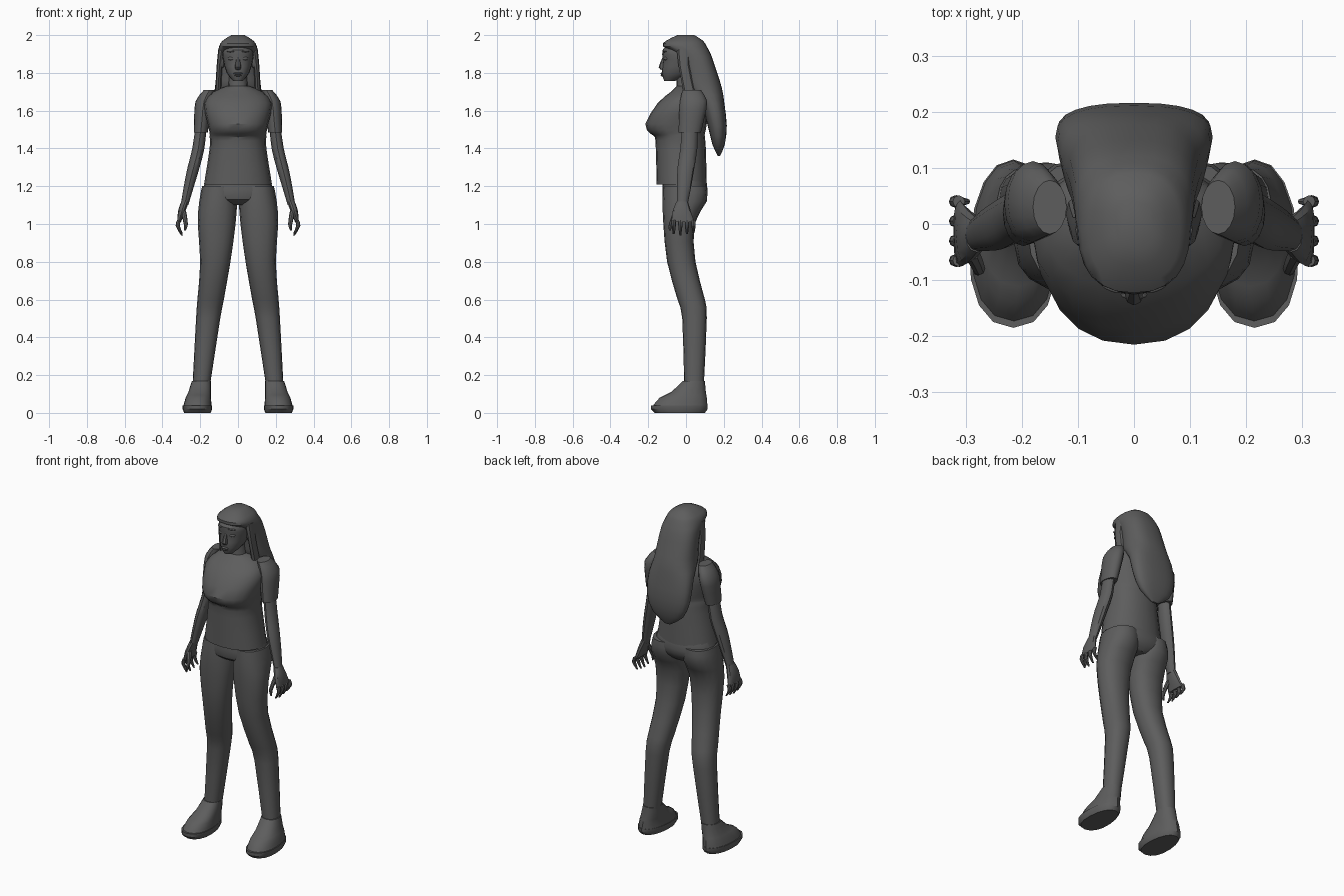
import bpy
import bmesh
from math import sin, cos, pi, radians
from mathutils import Matrix, Vector

default_cube = bpy.data.objects.get("Cube")
if default_cube:
    bpy.data.objects.remove(default_cube, do_unlink=True)

# One dark grey for the whole figure
GREY = (.11, .11, .11, 1)
grey = bpy.data.materials.new("dark grey")
grey.use_nodes = True
grey.diffuse_color = GREY
grey.node_tree.nodes["Principled BSDF"].inputs["Base Color"].default_value = GREY


def finish(name, bm, mirrored):
    """Turn a bmesh into a smooth grey object, mirrored across x if asked."""
    bmesh.ops.recalc_face_normals(bm, faces=bm.faces)
    mesh = bpy.data.meshes.new(name)
    bm.to_mesh(mesh)
    bm.free()
    mesh.materials.append(grey)
    obj = bpy.data.objects.new(name, mesh)
    bpy.context.collection.objects.link(obj)
    bpy.ops.object.select_all(action="DESELECT")
    obj.select_set(True)
    bpy.context.view_layer.objects.active = obj
    bpy.ops.object.shade_smooth_by_angle(angle=radians(35))
    if mirrored:
        obj.modifiers.new("mirror", "MIRROR").use_mirror_merge = False


def smooth_between(keys, steps):
    """Run a soft curve through the key sections."""
    keys = [Vector(key) for key in keys]
    padded = [keys[0], *keys, keys[-1]]
    result = []
    for before, start, end, after in zip(padded, padded[1:], padded[2:], padded[3:]):
        leave, arrive = (end - before) / 2, (after - start) / 2
        for step in range(steps):
            t = step / steps
            ease = t * t * (3 - 2 * t)
            result.append(start.lerp(end, ease)
                          + leave * t * (1 - t) ** 2 - arrive * t * t * (1 - t))
    return result + [keys[-1]]


def power(value, exponent):
    return abs(value) ** exponent * (1 if value >= 0 else -1)


def loft(name, sections, mirrored=False, sides=16, steps=2, box=.9, taper=0):
    """Skin level sections of (height, half width, front y, back y, centre x)."""
    bm = bmesh.new()
    loops = []
    for z, half, front, back, centre in smooth_between(sections, steps):
        loop = []
        for i in range(sides):
            angle = 2 * pi * i / sides
            across, along = power(cos(angle), box), power(sin(angle), box)
            x = centre + half * across * (1 - taper * along)
            y = (front + back) / 2 + (back - front) / 2 * along
            loop.append(bm.verts.new((x, y, z)))
        loops.append(loop)
    for low, high in zip(loops, loops[1:]):
        for i in range(sides):
            j = (i + 1) % sides
            bm.faces.new((low[i], low[j], high[j], high[i]))
    bm.faces.new(loops[0])
    bm.faces.new(loops[-1])
    finish(name, bm, mirrored)


def central_loft(name, sections, **options):
    """Loft on the middle line."""
    loft(name, [(*section, 0) for section in sections], **options)


def limb(name, points, depth=1, sides=8):
    """Mirrored limb through points of (x, y, z, radius)."""
    sections = [(z, r, y - r * depth, y + r * depth, x) for x, y, z, r in points]
    loft(name, sections, mirrored=True, sides=sides, box=1)


def blob(name, centre, size, mirrored=False, turn=0):
    """Small stretched ball for a facial feature."""
    bm = bmesh.new()
    matrix = (Matrix.Translation(centre) @ Matrix.Rotation(turn, 4, "Z")
              @ Matrix.Diagonal((*size, 1)))
    bmesh.ops.create_uvsphere(bm, u_segments=12, v_segments=8, radius=1, matrix=matrix)
    finish(name, bm, mirrored)


# Shirt with a fold under the bust
central_loft("shirt", [
    (1.21, .18, -.155, .11), (1.4, .15, -.16, .105), (1.46, .15, -.165, .1),
    (1.48, .15, -.19, .1), (1.53, .16, -.215, .11), (1.64, .18, -.15, .11),
    (1.7, .13, -.08, .1), (1.73, .06, -.05, .07)], sides=20)
limb("sleeve", [
    (.15, .03, 1.71, .03), (.18, .04, 1.65, .045),
    (.19, .03, 1.56, .042), (.197, .02, 1.485, .037)], depth=1.6, sides=16)

# Bare arms and hands
limb("arm", [
    (.195, .02, 1.52, .03), (.21, .015, 1.4, .032), (.235, 0, 1.3, .032),
    (.26, -.01, 1.2, .027), (.283, -.02, 1.1, .02)], depth=1.4, sides=12)
loft("hand", [
    (1.12, .02, -.05, .01, .28), (1.07, .02, -.07, .025, .297),
    (1.01, .01, -.077, .045, .312)], mirrored=True, sides=12)
for number, label in enumerate(("fore", "middle", "ring", "little")):
    y = .035 * number - .065
    tip = .94 + .006 * abs(number - 1)
    limb(label + "_finger", [
        (.312, y, 1.02, .011), (.319, y, .99, .011), (.297, y, tip, .005)])
limb("thumb", [(.29, -.05, 1.07, .015), (.276, -.08, 1, .011), (.282, -.085, .965, .005)])

# Trousers
central_loft("trouser_seat", [
    (1.25, .165, -.12, .1), (1.18, .185, -.125, .115),
    (1.13, .17, -.12, .1), (1.1, .07, -.08, .07)], sides=20)
loft("trouser_leg", [
    (1.2, .09, -.12, .11, .1), (1.12, .1, -.124, .11, .105),
    (1, .1, -.12, .045, .113), (.8, .08, -.1, .05, .12),
    (.6, .07, -.045, .1, .145), (.5, .064, -.02, .11, .158),
    (.16, .047, -.01, .095, .193)], mirrored=True)

# Slip-on shoes, broader at the toe
loft("shoe_sole", [
    (0, .07, -.165, .1, .215), (.02, .078, -.185, .115, .215),
    (.04, .078, -.185, .115, .215)], mirrored=True, steps=1, taper=.1)
loft("shoe_upper", [
    (.03, .076, -.18, .114, .215), (.08, .067, -.14, .11, .21),
    (.11, .06, -.08, .105, .203), (.17, .05, -.015, .1, .194)], mirrored=True, taper=.1)

# Neck and head
central_loft("neck", [(1.68, .07, -.06, .08), (1.73, .05, -.05, .05), (1.84, .05, -.05, .05)],
             sides=12)
central_loft("head", [
    (1.757, .025, -.115, -.06), (1.8, .06, -.128, .03), (1.87, .079, -.121, .08),
    (1.92, .08, -.125, .08), (1.98, .04, -.07, .05)], sides=20)
central_loft("nose", [
    (1.815, .01, -.125, -.1), (1.83, .017, -.145, -.1), (1.89, .007, -.12, -.1)], sides=8)
blob("upper_lip", (0, -.126, 1.797), (.024, .009, .006))
blob("lower_lip", (0, -.125, 1.787), (.02, .009, .006))
blob("eye", (.036, -.106, 1.876), (.019, .012, .01), mirrored=True, turn=.3)
blob("eyebrow", (.038, -.113, 1.913), (.022, .008, .004), mirrored=True, turn=.35)
blob("ear", (.083, -.018, 1.858), (.011, .018, .033), mirrored=True, turn=.3)

# Long hair: crown, side fall and rounded end as one mass
central_loft("hair", [
    (2, .035, -.045, .045), (1.97, .082, -.106, .09), (1.94, .1, -.122, .11),
    (1.89, .108, -.045, .135), (1.8, .115, -.012, .165), (1.72, .122, 0, .19),
    (1.64, .137, .075, .203), (1.52, .137, .115, .216),
    (1.42, .1, .14, .205), (1.36, .02, .168, .18)], sides=24, box=.8)

# Locks framing the face
limb("side_lock", [
    (.085, -.01, 1.93, .019), (.098, -.01, 1.84, .015), (.106, .02, 1.69, .016)], depth=2)
